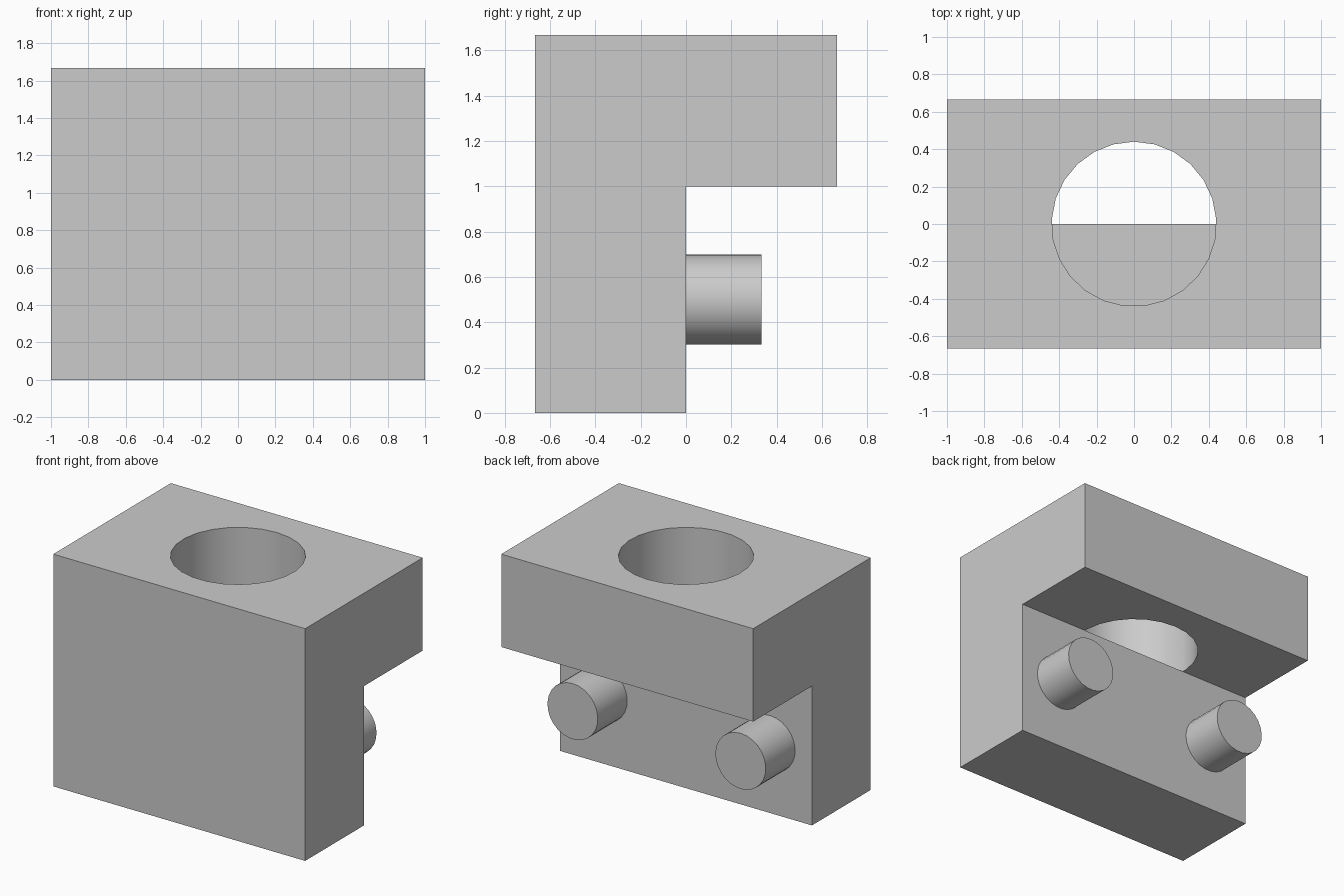
import bpy
import bmesh
from math import pi
from mathutils import Matrix

cube = bpy.data.objects.get("Cube")
if cube:
    bpy.data.objects.remove(cube, do_unlink=True)

T = 2 / 3        # plate thickness
SIDES = 25

grey = bpy.data.materials.new("light grey")
grey.use_nodes = True
grey.diffuse_color = (0.6, 0.6, 0.6, 1)
grey.node_tree.nodes["Principled BSDF"].inputs["Base Color"].default_value = grey.diffuse_color


def add_object(name, bm):
    bmesh.ops.recalc_face_normals(bm, faces=bm.faces)
    mesh = bpy.data.meshes.new(name)
    bm.to_mesh(mesh)
    bm.free()
    mesh.materials.append(grey)
    obj = bpy.data.objects.new(name, mesh)
    bpy.context.collection.objects.link(obj)
    return obj


def cylinder(name, radius, depth, matrix):
    bm = bmesh.new()
    bmesh.ops.create_cone(bm, cap_ends=True, segments=SIDES, radius1=radius,
                          radius2=radius, depth=depth, matrix=matrix)
    return add_object(name, bm)


def smooth(obj):
    bpy.ops.object.select_all(action="DESELECT")
    obj.select_set(True)
    bpy.context.view_layer.objects.active = obj
    bpy.ops.object.shade_smooth_by_angle(angle=pi / 6)


# L-shaped bracket: side profile extruded along x
profile = [(-T, 0), (0, 0), (0, 1), (T, 1), (T, 1 + T), (-T, 1 + T)]
bm = bmesh.new()
face = bm.faces.new([bm.verts.new((-1, y, z)) for y, z in profile])
side = bmesh.ops.extrude_face_region(bm, geom=[face])
bmesh.ops.translate(bm, vec=(2, 0, 0),
                    verts=[v for v in side["geom"] if isinstance(v, bmesh.types.BMVert)])
bracket = add_object("bracket", bm)

# Round hole through the upper block, stopping level with the ledge
cutter = cylinder("hole_cutter", 0.44, 1, Matrix.Translation((0, 0, 1.5)))
cutter.hide_render = True
cut = bracket.modifiers.new("hole", "BOOLEAN")
cut.operation = "DIFFERENCE"
cut.solver = "EXACT"
cut.object = cutter
bpy.context.view_layer.objects.active = bracket
bpy.ops.object.modifier_apply(modifier=cut.name)
bpy.data.objects.remove(cutter, do_unlink=True)
smooth(bracket)

# Pair of round pegs on the back of the lower block
for name, sign in (("left_peg", 1), ("right_peg", -1)):
    place = Matrix.Translation((sign * T, T / 4, 0.5)) @ Matrix.Rotation(pi / 2, 4, "X")
    smooth(cylinder(name, 0.2, T / 2, place))
